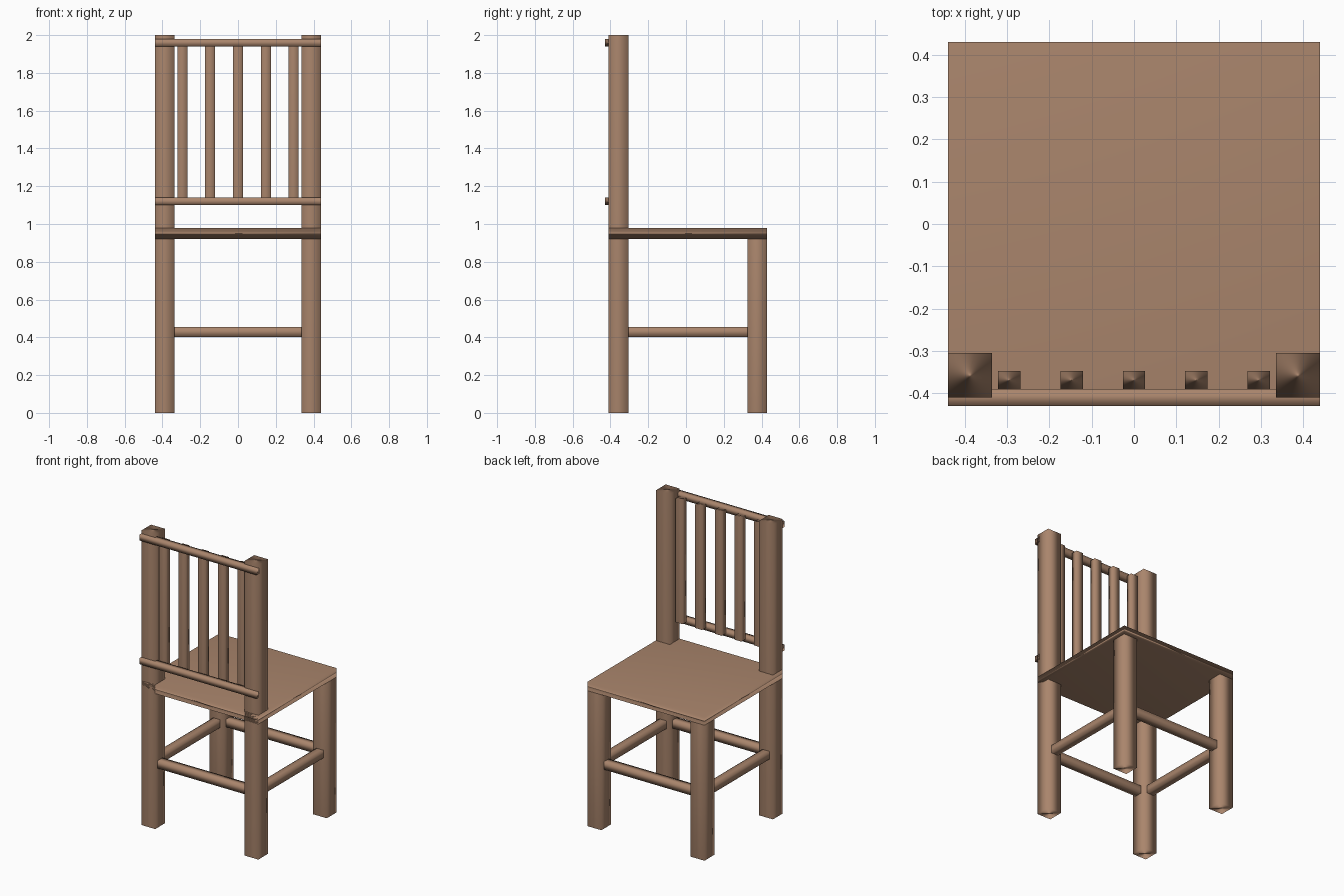
import bpy

if "Cube" in bpy.data.objects:
    bpy.data.objects.remove(bpy.data.objects["Cube"])

wood = bpy.data.materials.new("wood")
wood.diffuse_color = (0.40, 0.235, 0.15, 1)
wood.use_nodes = True
wood.node_tree.nodes["Principled BSDF"].inputs["Base Color"].default_value = wood.diffuse_color


def box(name, x, y, z):
    """Softly shaded box from (min, max) ranges on each axis."""
    bpy.ops.mesh.primitive_cube_add(size=1)
    ob = bpy.context.object
    ob.name = name
    for v in ob.data.vertices:
        v.co = [r[0] + (c + 0.5) * (r[1] - r[0]) for c, r in zip(v.co, (x, y, z))]
    ob.data.materials.append(wood)
    bpy.ops.object.shade_smooth()
    # area-weighted normals give the rounded look of the posts
    mod = ob.modifiers.new("weighted_normals", 'WEIGHTED_NORMAL')
    mod.mode = 'FACE_AREA'
    return ob


def around(c, w):
    return (c - w / 2, c + w / 2)


LEG, BAR = 0.105, 0.053
LEG_X = 0.3875                  # leg centre in x
BACK_Y, FAR_Y = -0.3575, 0.3775  # leg centres in y
STRETCH_Z = (0.402, 0.455)

# Seat
box("seat", (-0.44, 0.44), (-0.41, 0.43), (0.92, 0.98))

# Legs and side stretchers, mirrored left and right
for side, s in (("left", -1), ("right", 1)):
    box(f"back_post_{side}", around(s * LEG_X, LEG), around(BACK_Y, LEG), (0, 2))
    box(f"seat_leg_{side}", around(s * LEG_X, LEG), around(FAR_Y, LEG), (0, 0.92))
    box(f"side_stretcher_{side}", around(s * LEG_X, BAR),
        (BACK_Y + LEG / 2, FAR_Y - LEG / 2), STRETCH_Z)

# Cross stretchers
for name, y in (("back_stretcher", BACK_Y), ("front_stretcher", FAR_Y)):
    box(name, (-LEG_X + LEG / 2, LEG_X - LEG / 2), around(y, BAR), STRETCH_Z)

# Backrest rails
for name, z in (("lower_rail", 1.12), ("upper_rail", 1.96)):
    box(name, (-0.44, 0.44), (-0.43, -0.39), around(z, 0.04))

# Backrest slats
for i in range(5):
    box(f"back_slat_{i + 1}", around((i - 2) * 0.1475, BAR), (-0.39, -0.347), (1.12, 1.96))
